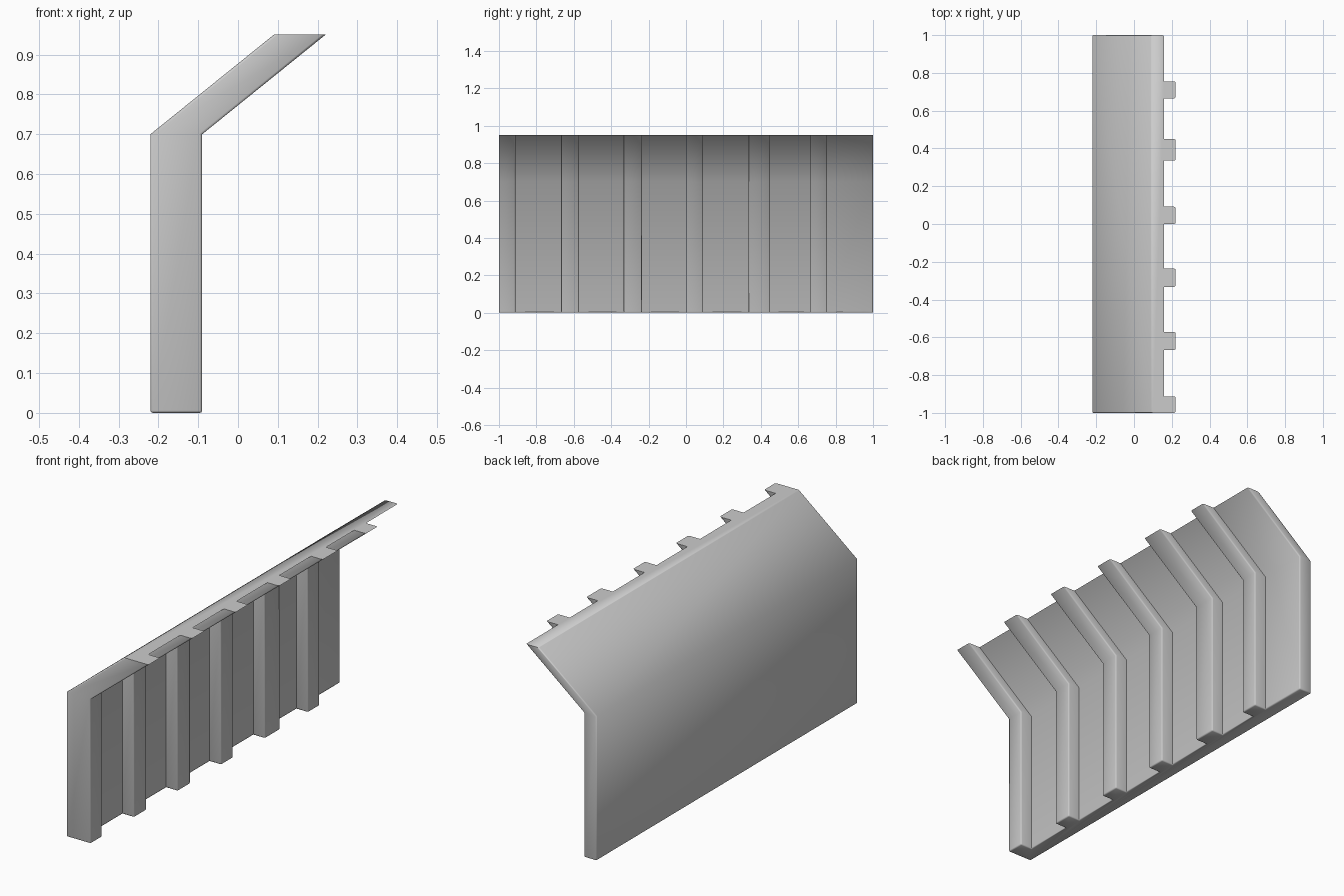
import bpy, bmesh, math

if "Cube" in bpy.data.objects:
    bpy.data.objects.remove(bpy.data.objects["Cube"])

# Rib positions along y, wall and rib depth along x
ribs = [(-1.0, -0.912), (-0.667, -0.572), (-0.333, -0.236),
        (0.0, 0.092), (0.335, 0.45), (0.665, 0.755)]
BACK, WALL, RIB = -0.22, -0.152, -0.09

# Comb-shaped plan outline of the panel
outline = [(BACK, 1), (BACK, -1)]
for i, (a, b) in enumerate(ribs):
    if i:
        outline.append((WALL, a))
    outline += [(RIB, a), (RIB, b), (WALL, b)]
outline.append((WALL, 1))

# Sweep the outline up the wall and along the overhanging top
bm = bmesh.new()
rings = [[bm.verts.new((x + dx, y, z)) for x, y in outline]
         for dx, z in [(0, 0), (0, 0.70), (0.31, 0.95)]]
n = len(outline)
for low, high in zip(rings, rings[1:]):
    for i in range(n):
        j = (i + 1) % n
        bm.faces.new((low[i], low[j], high[j], high[i]))
bm.faces.new(rings[0][::-1])
bm.faces.new(rings[-1])
bmesh.ops.recalc_face_normals(bm, faces=bm.faces[:])

# Slightly rounded outer edges, top rim left crisp
edges = [e for e in bm.edges
         if e.is_convex and e.calc_face_angle() > math.radians(60)
         and min(v.co.z for v in e.verts) < 0.9]
bmesh.ops.bevel(bm, geom=edges, offset=0.006, offset_type='OFFSET',
                segments=2, profile=0.5, affect='EDGES', clamp_overlap=True)

mesh = bpy.data.meshes.new("ribbed_barrier_panel")
bm.to_mesh(mesh)
bm.free()
panel = bpy.data.objects.new("ribbed_barrier_panel", mesh)
bpy.context.collection.objects.link(panel)
bpy.context.view_layer.objects.active = panel
panel.select_set(True)
bpy.ops.object.shade_smooth_by_angle(angle=math.radians(60))
